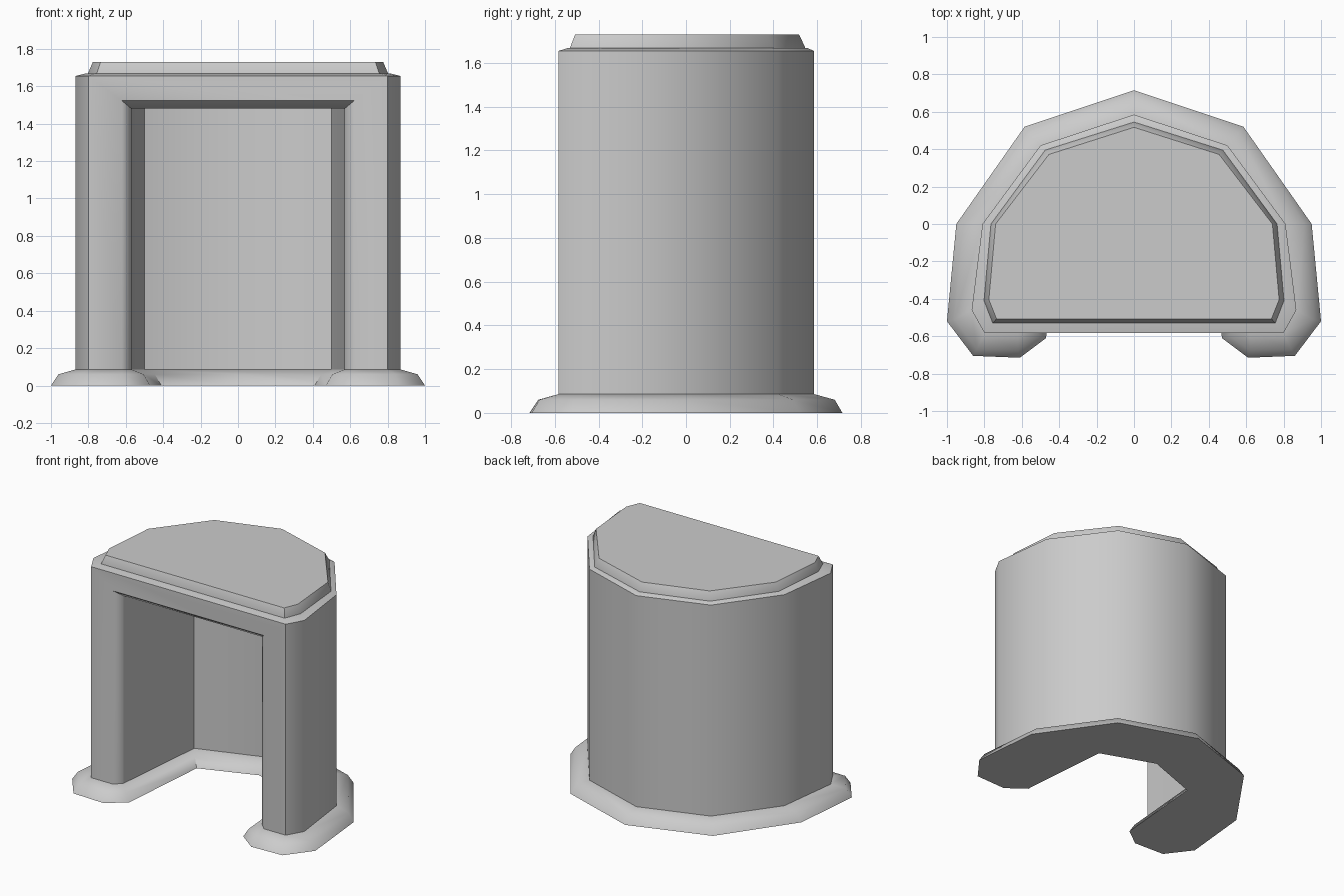
import bpy, bmesh, math

if "Cube" in bpy.data.objects:
    bpy.data.objects.remove(bpy.data.objects["Cube"])


def mirrored(half):
    """Complete a right-half outline across x = 0."""
    return half + [(-x, y) for x, y in reversed(half) if x > 0]


def loft(name, rings):
    """Closed solid through stacked rings of 3D points."""
    bm = bmesh.new()
    vr = [[bm.verts.new(p) for p in ring] for ring in rings]
    n = len(vr[0])
    for a, b in zip(vr, vr[1:]):
        for i in range(n):
            j = (i + 1) % n
            bm.faces.new((a[i], a[j], b[j], b[i]))
    bm.faces.new(vr[0])
    bm.faces.new(vr[-1])
    bmesh.ops.recalc_face_normals(bm, faces=bm.faces)
    me = bpy.data.meshes.new(name)
    bm.to_mesh(me)
    bm.free()
    ob = bpy.data.objects.new(name, me)
    bpy.context.collection.objects.link(ob)
    return ob


def level(half, z):
    return [(x, y, z) for x, y in mirrored(half)]


def activate(ob):
    bpy.ops.object.select_all(action='DESELECT')
    ob.select_set(True)
    bpy.context.view_layer.objects.active = ob


def smooth(ob, deg):
    activate(ob)
    bpy.ops.object.shade_smooth_by_angle(angle=math.radians(deg))


outer = [(0, .585), (.5, .42), (.81, 0), (.868, -.46), (.80, -.582)]
inner = [(.62, -.582), (.57, -.53), (.5, .2), (0, .37)]

# Horseshoe plinth with a sloped rim
base = [(0, .715), (.585, .52), (.95, 0), (1, -.52), (.86, -.705),
        (.61, -.715), (.47, -.61), (.41, .10), (0, .25)]
rim = [(0, .68), (.56, .49), (.91, 0), (.96, -.51), (.84, -.67),
       (.62, -.675), (.505, -.595), (.445, .13), (0, .285)]
plinth = loft("plinth", [level(base, 0), level(rim, .06), level(outer + inner, .086)])
smooth(plinth, 50)

# Body shell: solid block with a sloped top ledge
ledge = [(0, .555), (.48, .40), (.775, 0), (.815, -.42), (.765, -.54)]
body = loft("body_shell", [level(outer, .05), level(outer, 1.655), level(ledge, 1.668)])

# Cutters: the alcove and the flared edge round its front opening
room = [(.57, -.75), (.57, -.53), (.5, .2), (0, .37)]
alcove = loft("alcove_cutter", [level(room, -.1), level(room, 1.48)])


def arch(y, w, top):
    return [(-w, y, -.1), (w, y, -.1), (w, y, top), (-w, y, top)]


flare = loft("flare_cutter", [arch(-.52, .56, 1.472), arch(-.63, .668, 1.562)])
for cutter in (alcove, flare):
    cutter.hide_render = True
    activate(body)
    mod = body.modifiers.new("cut", 'BOOLEAN')
    mod.operation = 'DIFFERENCE'
    mod.solver = 'EXACT'
    mod.object = cutter
    bpy.ops.object.modifier_apply(modifier=mod.name)
    bpy.data.objects.remove(cutter)
smooth(body, 50)

# Top panel with slanted sides
foot = [(0, .545), (.475, .395), (.765, 0), (.802, -.41), (.755, -.53)]
crown = [(0, .517), (.455, .372), (.74, 0), (.776, -.405), (.735, -.507)]
panel = loft("top_panel", [level(foot, 1.655), level(foot, 1.67), level(crown, 1.73)])
smooth(panel, 50)
